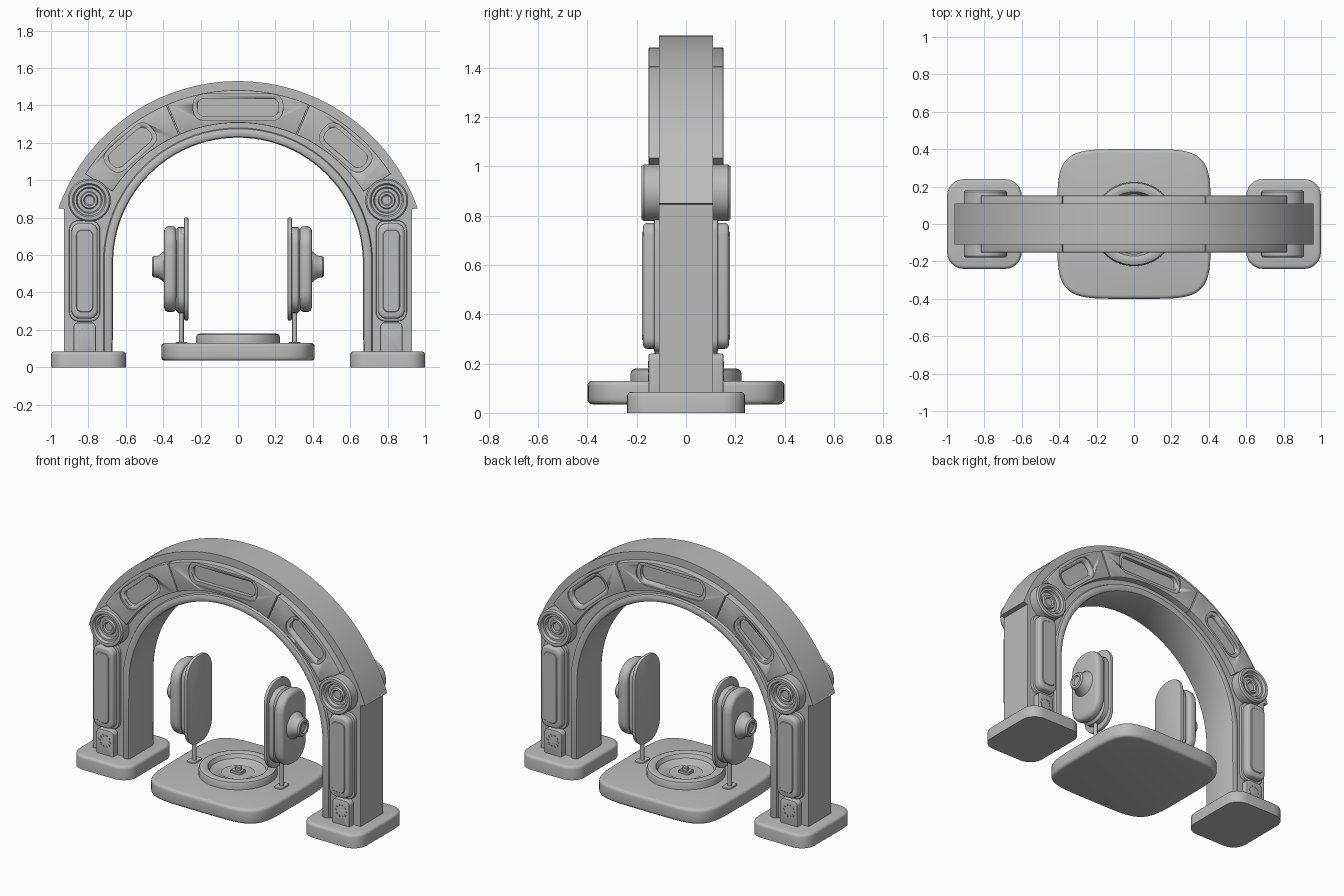
import bpy, bmesh, math
from mathutils import Vector

if "Cube" in bpy.data.objects:
    bpy.data.objects.remove(bpy.data.objects["Cube"])

grey = bpy.data.materials.new("warm_grey")
grey.use_nodes = True
COL = (0.5, 0.5, 0.5, 1)
grey.diffuse_color = COL
grey.node_tree.nodes["Principled BSDF"].inputs["Base Color"].default_value = COL

# Maps (u, v, depth) to xyz for each extrusion axis
MAP = {'x': lambda u, v, d: (d, u, v),
       'y': lambda u, v, d: (u, d, v),
       'z': lambda u, v, d: (u, v, d)}


def finish(name, bm, angle=35):
    bmesh.ops.recalc_face_normals(bm, faces=bm.faces)
    me = bpy.data.meshes.new(name)
    bm.to_mesh(me)
    bm.free()
    me.materials.append(grey)
    ob = bpy.data.objects.new(name, me)
    bpy.context.collection.objects.link(ob)
    bpy.ops.object.select_all(action='DESELECT')
    ob.select_set(True)
    bpy.context.view_layer.objects.active = ob
    bpy.ops.object.shade_smooth_by_angle(angle=math.radians(angle))
    return ob


def prism(name, pts, axis, d0, d1, bevel=0, ends=(0, 1), seg=3):
    """Extrude a 2D outline from d0 to d1, rounding the chosen cap edges."""
    bm = bmesh.new()
    rings = [[bm.verts.new(MAP[axis](u, v, d)) for u, v in pts] for d in (d0, d1)]
    caps = [bm.faces.new(r) for r in rings]
    n = len(pts)
    for i in range(n):
        j = (i + 1) % n
        bm.faces.new((rings[0][i], rings[0][j], rings[1][j], rings[1][i]))
    if bevel:
        bmesh.ops.recalc_face_normals(bm, faces=bm.faces)
        edges = list({e for k in ends for e in caps[k].edges})
        bmesh.ops.bevel(bm, geom=edges, offset=bevel, segments=seg, profile=0.5,
                        affect='EDGES', clamp_overlap=True)
    return finish(name, bm)


def lathe(name, profile, axis, centre=(0, 0), sign=1, steps=40):
    """Revolve (radius, depth) points around an axis."""
    bm = bmesh.new()
    rows = []
    for r, d in profile:
        k = steps if r > 0 else 1
        rows.append([bm.verts.new(MAP[axis](centre[0] + r * math.cos(math.tau * i / steps),
                                            centre[1] + r * math.sin(math.tau * i / steps),
                                            d * sign)) for i in range(k)])
    for a, b in zip(rows, rows[1:]):
        for i in range(steps):
            j = (i + 1) % steps
            if len(b) == 1:
                bm.faces.new((a[i], a[j], b[0]))
            else:
                bm.faces.new((a[i], a[j], b[j], b[i]))
    bm.faces.new(rows[0])
    return finish(name, bm)


def arc(r, a0, a1, cz, steps=48):
    return [(r * math.cos(math.radians(a0 + (a1 - a0) * i / steps)),
             cz + r * math.sin(math.radians(a0 + (a1 - a0) * i / steps)))
            for i in range(steps + 1)]


def rrect(w, h, r, cx=0, cy=0, rot=0, k=6):
    """Rounded rectangle outline, turned by rot degrees."""
    c, s = math.cos(math.radians(rot)), math.sin(math.radians(rot))
    pts = []
    for q, (sx, sy) in enumerate(((1, 1), (-1, 1), (-1, -1), (1, -1))):
        for i in range(k + 1):
            a = math.pi / 2 * (q + i / k)
            x = sx * (w / 2 - r) + r * math.cos(a)
            y = sy * (h / 2 - r) + r * math.sin(a)
            pts.append((cx + x * c - y * s, cy + x * s + y * c))
    return pts


def carve(ob, cutter):
    """Subtract a cutter and discard it."""
    m = ob.modifiers.new("carve", 'BOOLEAN')
    m.operation, m.solver, m.object = 'DIFFERENCE', 'EXACT', cutter
    bpy.context.view_layer.objects.active = ob
    bpy.ops.object.modifier_apply(modifier=m.name)
    bpy.data.objects.remove(cutter)


CZ = 0.512   # centre height of the outer arcs

# Arch body: two legs and the overhanging crown
body = [(0.67, 0.06), (0.93, 0.06), (0.93, 0.845)] + arc(1.018, 19.4, 160.6, CZ)
body += [(-0.93, 0.845), (-0.93, 0.06), (-0.67, 0.06)] + arc(0.67, 180, 0, 0.56)
prism("arch_body", body, 'y', -0.11, 0.11)

# Inner lining that follows the opening
lining = [(0.72, 0.06)] + arc(0.72, 0, 180, 0.56) + [(-0.72, 0.06), (-0.67, 0.06)]
lining += arc(0.668, 180, 0, 0.56) + [(0.67, 0.06)]
prism("arch_lining", lining, 'y', -0.128, 0.128, 0.018, (0, 1), 2)

for sy, face in ((-1, "front"), (1, "back")):
    # Three curved crown plates with stepped, recessed slots
    for name, a0, a1, mid, slot in (("left", 32.5, 66.7, 49, 0.31),
                                    ("top", 67, 113, 90, 0.48),
                                    ("right", 113.3, 147.5, 131, 0.31)):
        outline = arc(0.97, a0, a1, CZ, 20) + arc(0.795, a1, a0, CZ, 20)
        plate = prism(f"{face}_{name}_crown_plate", outline, 'y', sy * 0.10, sy * 0.152,
                      0.005, (1,), 2)
        t = math.radians(mid)
        cx, cz = 0.878 * math.cos(t), CZ + 0.878 * math.sin(t)
        for w, h, depth in ((slot, 0.14, 0.143), (slot - 0.045, 0.095, 0.118)):
            cutter = prism("slot_cutter", rrect(w, h, h * 0.4, cx, cz, mid - 90),
                           'y', sy * depth, sy * 0.2)
            carve(plate, cutter)

    for sx, side in ((1, "left"), (-1, "right")):
        tag = f"{face}_{side}"
        # Round joint with concentric rings
        lathe(tag + "_joint", [(0.115, 0.10), (0.115, 0.17), (0.107, 0.18), (0.09, 0.18),
                               (0.082, 0.165), (0.07, 0.165), (0.064, 0.145), (0.047, 0.145),
                               (0.042, 0.157), (0.03, 0.157), (0.024, 0.148), (0, 0.148)],
              'y', (sx * 0.795, 0.893), sy)
        # Long leg panel on a thin backing plate
        prism(tag + "_panel_backing", rrect(0.165, 0.54, 0.05, sx * 0.82, 0.515),
              'y', sy * 0.10, sy * 0.13, 0.006, (1,), 2)
        prism(tag + "_panel", rrect(0.14, 0.51, 0.045, sx * 0.82, 0.515),
              'y', sy * 0.10, sy * 0.174, 0.016, (1,))
        prism(tag + "_panel_face", rrect(0.09, 0.44, 0.03, sx * 0.82, 0.515),
              'y', sy * 0.17, sy * 0.178, 0.003, (1,), 1)
        # Speaker box with a ring of studs
        prism(tag + "_speaker_box", rrect(0.12, 0.18, 0.025, sx * 0.82, 0.15),
              'y', sy * 0.10, sy * 0.152, 0.008, (1,), 2)
        for i in range(10):
            a = math.tau * i / 10
            lathe(f"{tag}_stud_{i}", [(0.007, 0.148), (0.007, 0.155), (0, 0.155)], 'y',
                  (sx * 0.82 + 0.036 * math.cos(a), 0.17 + 0.036 * math.sin(a)), sy, 8)

for sx, side in ((1, "left"), (-1, "right")):
    # Foot pad
    prism(side + "_foot", rrect(0.4, 0.48, 0.09, sx * 0.8, 0), 'z', 0, 0.085, 0.018, (1,))

    # Paddle: flat inner plate, tapered middle, rounded casing and knob
    z = 0.525
    prism(side + "_paddle_plate", rrect(0.25, 0.55, 0.11, 0, z), 'x',
          sx * 0.265, sx * 0.288, 0.007, (0, 1), 2)
    prism(side + "_paddle_middle", rrect(0.21, 0.46, 0.09, 0, 0.52), 'x',
          sx * 0.28, sx * 0.34, 0.02, (1,), 1)
    prism(side + "_paddle_casing", rrect(0.25, 0.46, 0.11, 0, z), 'x',
          sx * 0.33, sx * 0.395, 0.025, (0, 1), 4)
    lathe(side + "_paddle_knob", [(0.085, 0.385), (0.08, 0.4), (0.06, 0.425), (0.056, 0.452),
                                  (0.048, 0.46), (0.033, 0.46), (0.028, 0.45), (0, 0.45)],
          'x', (0, 0.537), sx, 32)

    # Post and its socket plate
    lathe(side + "_post", [(0.013, 0.12), (0.013, 0.34), (0, 0.34)], 'z', (sx * 0.303, 0), 1, 16)
    prism(side + "_socket", rrect(0.06, 0.09, 0.02, sx * 0.303, 0), 'z', 0.12, 0.136,
          0.003, (1,), 1)

# Platform with gently bowed sides
platform = []
for i in range(96):
    a = math.tau * i / 96
    c, s = math.cos(a), math.sin(a)
    platform.append((math.copysign(0.41 * abs(c) ** 0.4, c),
                     math.copysign(0.40 * abs(s) ** 0.4, s)))
prism("platform", platform, 'z', 0.035, 0.13, 0.02, (0, 1), 4)

# Round dish with a raised rim, and the small clip inside it
lathe("dish", [(0.225, 0.12), (0.225, 0.16), (0.219, 0.174), (0.205, 0.18), (0.185, 0.18),
               (0.172, 0.174), (0.16, 0.15), (0.145, 0.143), (0.10, 0.14), (0.095, 0.136),
               (0, 0.136)], 'z', steps=56)
prism("clip_base", rrect(0.07, 0.055, 0.006), 'z', 0.13, 0.153, 0.003, (1,), 1)
prism("clip_tab", rrect(0.035, 0.03, 0.005, 0, 0.005), 'z', 0.15, 0.172, 0.003, (1,), 1)
